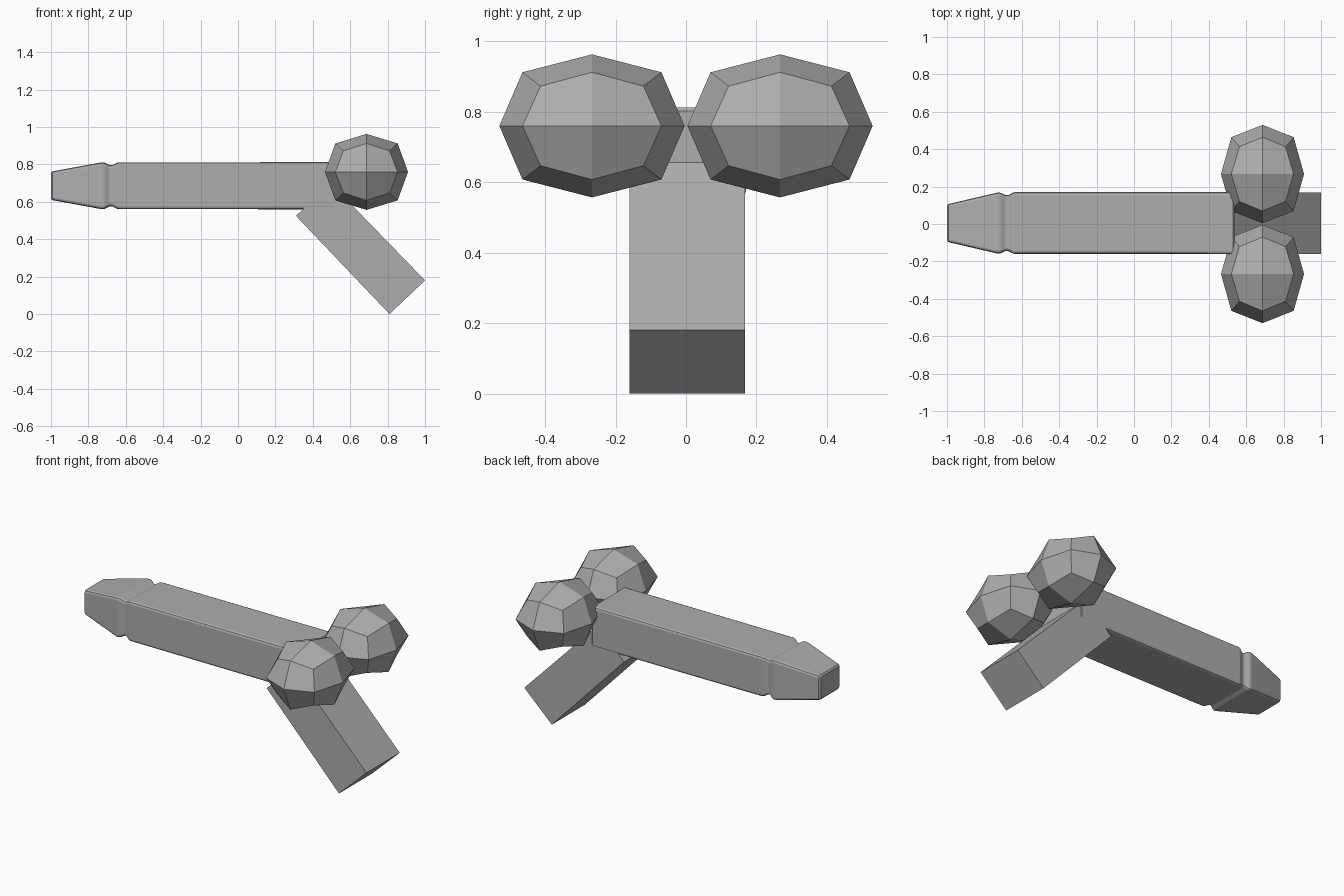
import bpy, bmesh, math
from mathutils import Vector

if "Cube" in bpy.data.objects:
    bpy.data.objects.remove(bpy.data.objects["Cube"])

grey = bpy.data.materials.new("dark_grey")
grey.diffuse_color = (0.42, 0.42, 0.42, 1)
grey.use_nodes = True
grey.node_tree.nodes["Principled BSDF"].inputs["Base Color"].default_value = grey.diffuse_color


def make_object(name, bm):
    bmesh.ops.recalc_face_normals(bm, faces=bm.faces)
    mesh = bpy.data.meshes.new(name)
    bm.to_mesh(mesh)
    bm.free()
    mesh.materials.append(grey)
    obj = bpy.data.objects.new(name, mesh)
    bpy.context.collection.objects.link(obj)
    return obj


def section(x, hy, hz, c):
    # Rectangle with two-step rounded corners, in the YZ plane
    pts = []
    for sy, sz, flip in ((1, 1, 0), (-1, 1, 1), (-1, -1, 0), (1, -1, 1)):
        corner = [(hy, hz - c), (hy - 0.3 * c, hz - 0.3 * c), (hy - c, hz)]
        if flip:
            corner.reverse()
        pts += [Vector((x, 0.005 + sy * a, 0.686 + sz * b)) for a, b in corner]
    return pts


# Barrel: lofted sections with tapered tip and shallow rounded groove
rows = [(-1.0, 0.092, 0.068, 0.012), (-0.992, 0.102, 0.077, 0.014),
        (-0.735, 0.162, 0.124, 0.015)]
for i in range(11):
    t = i / 10
    d = 0.015 * math.sin(math.pi * t) ** 2
    rows.append((-0.722 + 0.085 * t, 0.163 + 0.002 * t - d, 0.125 - d, 0.015))
rows += [(0.528, 0.166, 0.126, 0.015), (0.537, 0.157, 0.117, 0.012)]

bm = bmesh.new()
rings = [[bm.verts.new(p) for p in section(*r)] for r in rows]
for a, b in zip(rings, rings[1:]):
    n = len(a)
    for i in range(n):
        bm.faces.new((a[i], a[(i + 1) % n], b[(i + 1) % n], b[i]))
bm.faces.new(rings[0])
bm.faces.new(rings[-1])
barrel = make_object("barrel", bm)
bpy.context.view_layer.objects.active = barrel
barrel.select_set(True)
bpy.ops.object.shade_smooth_by_angle(angle=math.radians(20))
barrel.select_set(False)
weighted = barrel.modifiers.new("flat_sides", 'WEIGHTED_NORMAL')
weighted.keep_sharp = True

# Handle: slanted block, extruded from its side profile
bm = bmesh.new()
profile = [(0.81, 0.0), (1.0, 0.18), (0.495, 0.70), (0.31, 0.525)]
face = bm.faces.new([bm.verts.new((x, -0.160, z)) for x, z in profile])
ext = bmesh.ops.extrude_face_region(bm, geom=[face], use_keep_orig=True)
bmesh.ops.translate(bm, vec=(0, 0.328, 0),
                    verts=[v for v in ext["geom"] if isinstance(v, bmesh.types.BMVert)])
make_object("handle", bm)

# Knobs: once-subdivided cubes on each side
for name, side in (("knob_front", -1), ("knob_back", 1)):
    bm = bmesh.new()
    bmesh.ops.create_cube(bm, size=2)
    knob = make_object(name, bm)
    knob.location = (0.687, side * 0.267, 0.76)
    knob.scale = (0.222, 0.263, 0.203)
    sub = knob.modifiers.new("round", 'SUBSURF')
    sub.levels = sub.render_levels = 1
    sub.use_limit_surface = False
